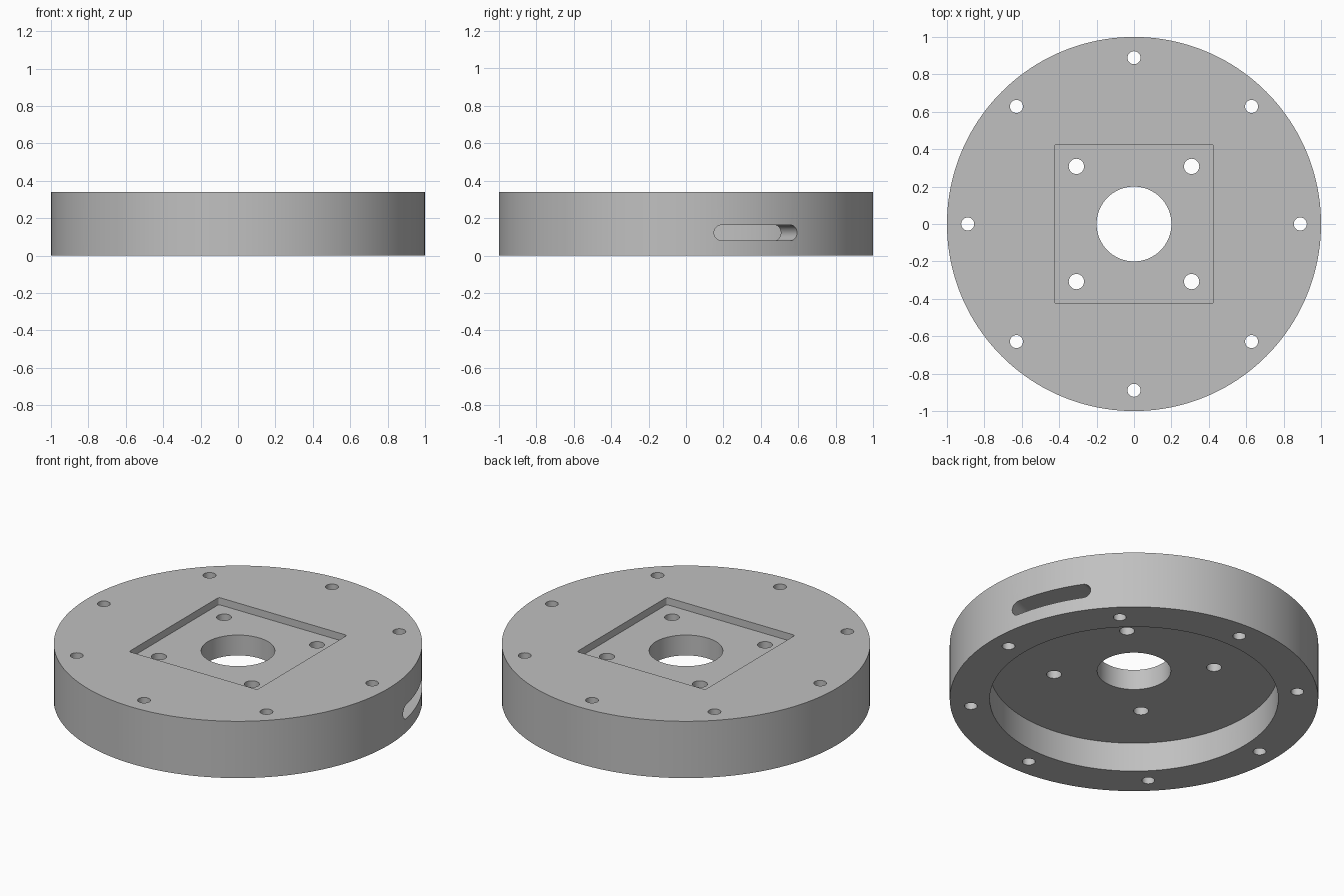
import bpy, bmesh
from math import pi, cos, sin, radians
from mathutils import Matrix, Vector

old = bpy.data.objects.get("Cube")
if old:
    bpy.data.objects.remove(old, do_unlink=True)

HEIGHT = 0.34
RECESS_TOP = 0.175     # ceiling of the underside recess
POCKET_FLOOR = 0.297   # floor of the square pocket


def make_object(name, bm):
    bmesh.ops.recalc_face_normals(bm, faces=bm.faces)
    mesh = bpy.data.meshes.new(name)
    bm.to_mesh(mesh)
    bm.free()
    obj = bpy.data.objects.new(name, mesh)
    bpy.context.collection.objects.link(obj)
    return obj


def prism(name, outline, z0, z1, matrix=Matrix()):
    """Extrude a closed 2D outline from z0 to z1."""
    bm = bmesh.new()
    base = bm.faces.new([bm.verts.new((x, y, z0)) for x, y in outline])
    top = bmesh.ops.extrude_face_region(bm, geom=[base])["geom"]
    moved = [v for v in top if isinstance(v, bmesh.types.BMVert)]
    bmesh.ops.translate(bm, verts=moved, vec=(0, 0, z1 - z0))
    bm.transform(matrix)
    return make_object(name, bm)


def circle(r, n, cx=0, cy=0):
    return [(cx + r * cos(2 * pi * i / n), cy + r * sin(2 * pi * i / n)) for i in range(n)]


def rounded_rect(hx, hy, r, steps):
    """Rectangle outline with rounded corners."""
    pts = []
    for k, (sx, sy) in enumerate([(1, 1), (-1, 1), (-1, -1), (1, -1)]):
        for i in range(steps + 1):
            a = (k + i / steps) * pi / 2
            pts.append((sx * (hx - r) + r * cos(a), sy * (hy - r) + r * sin(a)))
    # drop coincident points where the straight side has no length
    return [p for i, p in enumerate(pts) if (Vector(p) - Vector(pts[i - 1])).length > 1e-5]


# Main disc
body = prism("flange_disc", circle(1, 160), 0, HEIGHT)

# Underside recess, square pocket and centre bore
cutters = [
    prism("recess_cutter", circle(0.783, 128), -0.1, RECESS_TOP),
    prism("pocket_cutter", rounded_rect(0.425, 0.425, 0.012, 4), POCKET_FLOOR, 0.5),
    prism("bore_cutter", circle(0.2, 72), -0.1, 0.5),
]

# Rim bolt holes
for x, y in circle(0.889, 8):
    cutters.append(prism("rim_hole_cutter", circle(0.035, 28, x, y), -0.1, 0.5))

# Pocket bolt holes
for sx in (-1, 1):
    for sy in (-1, 1):
        cutters.append(prism("pocket_hole_cutter", circle(0.041, 28, 0.308 * sx, 0.308 * sy), -0.1, 0.5))

# Two opposite rounded slots through the side wall
slot = rounded_rect(0.24, 0.042, 0.042, 8)
lay_out = Matrix(((0, 0, 1, 0), (1, 0, 0, 0), (0, 1, 0, 0.122), (0, 0, 0, 1)))
for angle in (22.5, 202.5):
    turn = Matrix.Rotation(radians(angle), 4, "Z")
    cutters.append(prism("slot_cutter", slot, 0.6, 1.2, turn @ lay_out))

# Cut everything out of the disc
bpy.ops.object.select_all(action="DESELECT")
body.select_set(True)
bpy.context.view_layer.objects.active = body
for cutter in cutters:
    cutter.hide_render = True
    mod = body.modifiers.new("cut", "BOOLEAN")
    mod.operation = "DIFFERENCE"
    mod.solver = "EXACT"
    mod.object = cutter
    bpy.ops.object.modifier_apply(modifier=mod.name)
    bpy.data.objects.remove(cutter, do_unlink=True)

# Plain grey metal
grey = bpy.data.materials.new("light_grey")
grey.use_nodes = True
colour = (0.53, 0.53, 0.53, 1)
grey.diffuse_color = colour
grey.node_tree.nodes["Principled BSDF"].inputs["Base Color"].default_value = colour
body.data.materials.clear()
body.data.materials.append(grey)
bpy.ops.object.shade_smooth_by_angle(angle=radians(30))
